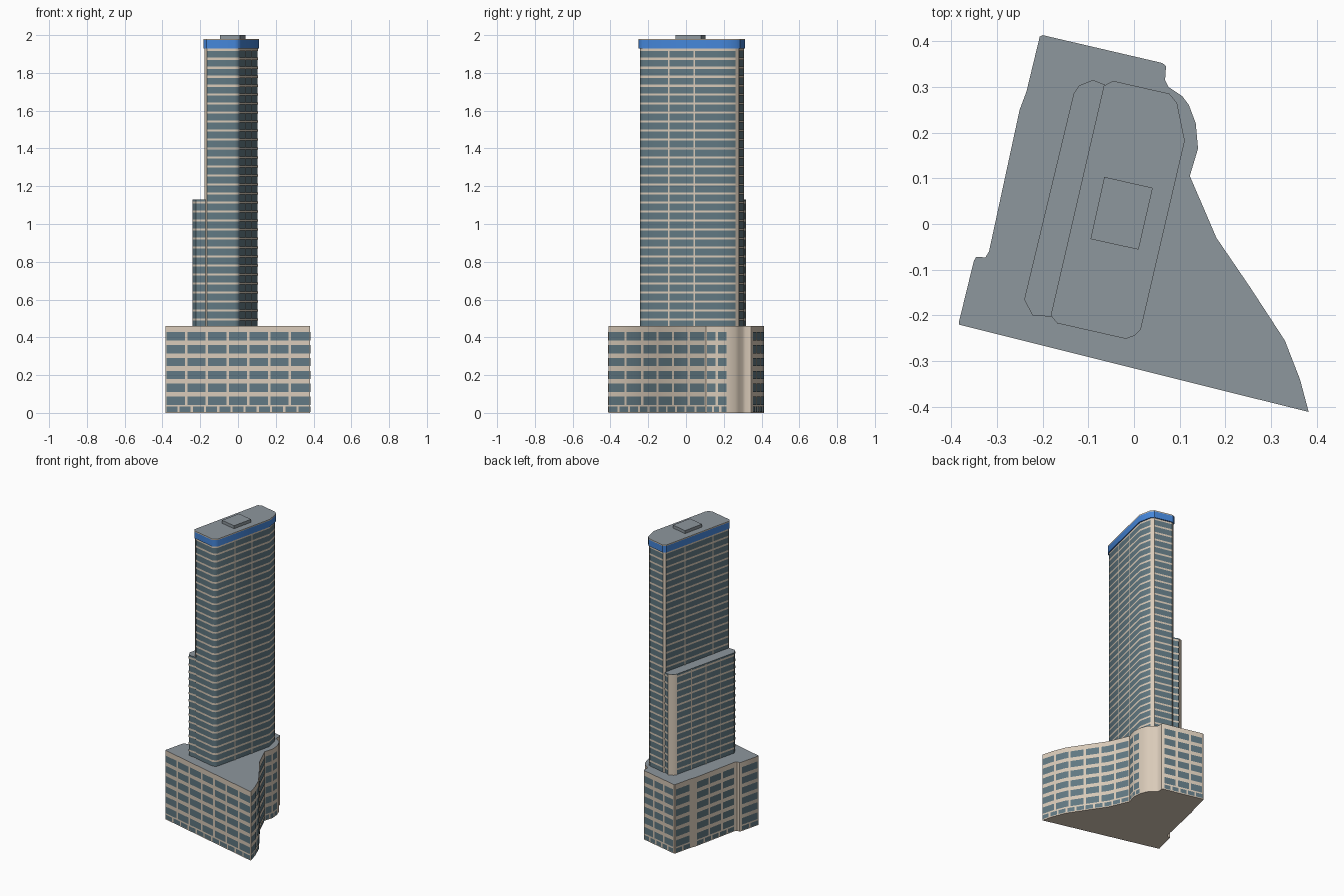
import bpy, bmesh, math
from mathutils import Vector

cube = bpy.data.objects.get("Cube")
if cube:
    bpy.data.objects.remove(cube, do_unlink=True)


def material(name, rgb):
    m = bpy.data.materials.new(name)
    m.use_nodes = True
    m.diffuse_color = (*rgb, 1)
    m.node_tree.nodes["Principled BSDF"].inputs["Base Color"].default_value = (*rgb, 1)
    return m


CREAM = material("cream stone", (0.69, 0.59, 0.48))
GLASS = material("blue grey glass", (0.12, 0.19, 0.225))
ROOF = material("grey roof", (0.27, 0.31, 0.34))
BLUE = material("blue crown", (0.06, 0.24, 0.7))


def finish(name, bm, materials):
    mesh = bpy.data.meshes.new(name)
    bm.to_mesh(mesh)
    bm.free()
    for m in materials:
        mesh.materials.append(m)
    obj = bpy.data.objects.new(name, mesh)
    bpy.context.collection.objects.link(obj)
    bpy.ops.object.select_all(action="DESELECT")
    obj.select_set(True)
    bpy.context.view_layer.objects.active = obj
    bpy.ops.object.shade_smooth_by_angle(angle=math.radians(35))
    return obj


def offset(outline, distance):
    """Move a counter-clockwise outline outwards with mitred corners."""
    pts = [Vector(p) for p in outline]
    result = []
    for i, p in enumerate(pts):
        a = (p - pts[i - 1]).normalized()
        b = (pts[(i + 1) % len(pts)] - p).normalized()
        na, nb = Vector((a.y, -a.x)), Vector((b.y, -b.x))
        result.append(p + (na + nb) * distance / (1 + na.dot(nb)))
    return result


def prism(name, outline, bottom, top, wall, roof):
    """Extruded footprint with its own roof colour."""
    bm = bmesh.new()
    base = bm.faces.new([bm.verts.new((p[0], p[1], bottom)) for p in outline])
    lifted = bmesh.ops.extrude_face_region(bm, geom=[base], use_keep_orig=True)
    verts = [g for g in lifted["geom"] if isinstance(g, bmesh.types.BMVert)]
    bmesh.ops.translate(bm, verts=verts, vec=(0, 0, top - bottom))
    bmesh.ops.recalc_face_normals(bm, faces=bm.faces)
    for f in bm.faces:
        f.material_index = 1 if f.normal.z > 0.5 else 0
    return finish(name, bm, [wall, roof])


def part(outline, first, last):
    """Stretch of a closed outline; last may wrap past the start."""
    n = len(outline)
    return [Vector(outline[i % n]) for i in range(first, last + 1)]


def plate(bm, path, z0, z1, start=0.0, end=1.0):
    """Thin plate that follows a path between two fractions of its length."""
    lengths = [0.0]
    for a, b in zip(path, path[1:]):
        lengths.append(lengths[-1] + (b - a).length)
    marks = [t / lengths[-1] for t in lengths]

    def at(t):
        for i in range(len(path) - 1):
            if t <= marks[i + 1] or i == len(path) - 2:
                return path[i].lerp(path[i + 1], (t - marks[i]) / (marks[i + 1] - marks[i]))

    stops = [start] + [t for t in marks if start < t < end] + [end]
    columns = [[bm.verts.new((*at(t), z)) for z in (z0, z1)] for t in stops]
    for a, b in zip(columns, columns[1:]):
        bm.faces.new((a[0], b[0], b[1], a[1]))


def path_length(path):
    return sum((b - a).length for a, b in zip(path, path[1:]))


def window_row(bm, path, count, z0, z1, gap):
    inset = gap / path_length(path) / 2
    for i in range(count):
        plate(bm, path, z0, z1, i / count + inset, (i + 1) / count - inset)


# Podium with a curved, irregular footprint
podium = [
    (-0.383, -0.22), (0.382, -0.411), (0.363, -0.34), (0.33, -0.255), (0.255, -0.14),
    (0.18, -0.03), (0.15, 0.04), (0.122, 0.105), (0.14, 0.165), (0.135, 0.22),
    (0.12, 0.26), (0.105, 0.28), (0.075, 0.3), (0.068, 0.315), (0.07, 0.345),
    (0.062, 0.352), (-0.2, 0.413), (-0.206, 0.41), (-0.235, 0.29), (-0.25, 0.25),
    (-0.317, -0.06), (-0.325, -0.073), (-0.345, -0.072), (-0.35, -0.08), (-0.383, -0.215)]
PODIUM_TOP = 0.46
prism("podium", podium, 0, PODIUM_TOP, CREAM, ROOF)

# Podium windows: first corner, last corner, columns of each wall
walls = [(0, 1, 7), (1, 7, 6), (7, 9, 2), (15, 16, 3), (17, 18, 1), (19, 20, 3), (23, 24, 1)]
bm = bmesh.new()
skin = offset(podium, 0.002)
for first, last, count in walls:
    wall = part(skin, first, last)
    for row in range(6):
        top = 0.427 - row * 0.068
        window_row(bm, wall, count, top - 0.044, top, 0.014)
    window_row(bm, wall, round(count * 1.6), 0.006, 0.033, 0.012)
finish("podium_windows", bm, [GLASS])

# Tower footprints
crown = [(-0.182, -0.2), (-0.168, -0.217), (-0.018, -0.251), (0.002, -0.244), (0.015, -0.23),
         (0.111, 0.182), (0.094, 0.265), (0.077, 0.285), (-0.046, 0.313), (-0.066, 0.302)]
tower = offset(crown, -0.008)
wing = [(-0.24, -0.165), (-0.222, -0.2), (-0.14, -0.205), (-0.04, 0.295),
        (-0.09, 0.315), (-0.12, 0.303), (-0.132, 0.285)]


def glass_block(name, outline, top, corners, mullions):
    """Glass shaft with floor bands, solid corner strips and thin mullions."""
    prism(name, outline, PODIUM_TOP, top, GLASS, ROOF)
    bm = bmesh.new()
    ring = part(offset(outline, 0.002), 0, len(outline))
    z = 0.489
    while z + 0.012 < top:
        plate(bm, ring, z, z + 0.012)
        z += 0.0476
    finish(name + "_floor_bands", bm, [CREAM])
    bm = bmesh.new()
    skin = offset(outline, 0.003)
    for first, last in corners:
        plate(bm, part(skin, first, last), PODIUM_TOP, top)
    for first, last, places in mullions:
        face = part(skin, first, last)
        half = 0.004 / path_length(face)
        for t in places:
            plate(bm, face, PODIUM_TOP, top, t - half, t + half)
    finish(name + "_vertical_strips", bm, [CREAM])


glass_block("main_tower", tower, 1.93, [(0, 1), (6, 7), (8, 9)],
            [(4, 5, (0.33, 0.66)), (9, 10, (0.3, 0.75))])
glass_block("side_wing", wing, 1.13, [(4, 6)], [(6, 7, (0.25, 0.5, 0.75))])

# Crown, cap and rooftop plant box
prism("crown_band", crown, 1.93, 1.973, BLUE, ROOF)
prism("roof_cap", crown, 1.973, 1.98, CREAM, ROOF)
plant = [(-0.095, -0.033), (0.01, -0.056), (0.041, 0.079), (-0.065, 0.103)]
prism("roof_plant_box", plant, 1.98, 2, ROOF, ROOF)
